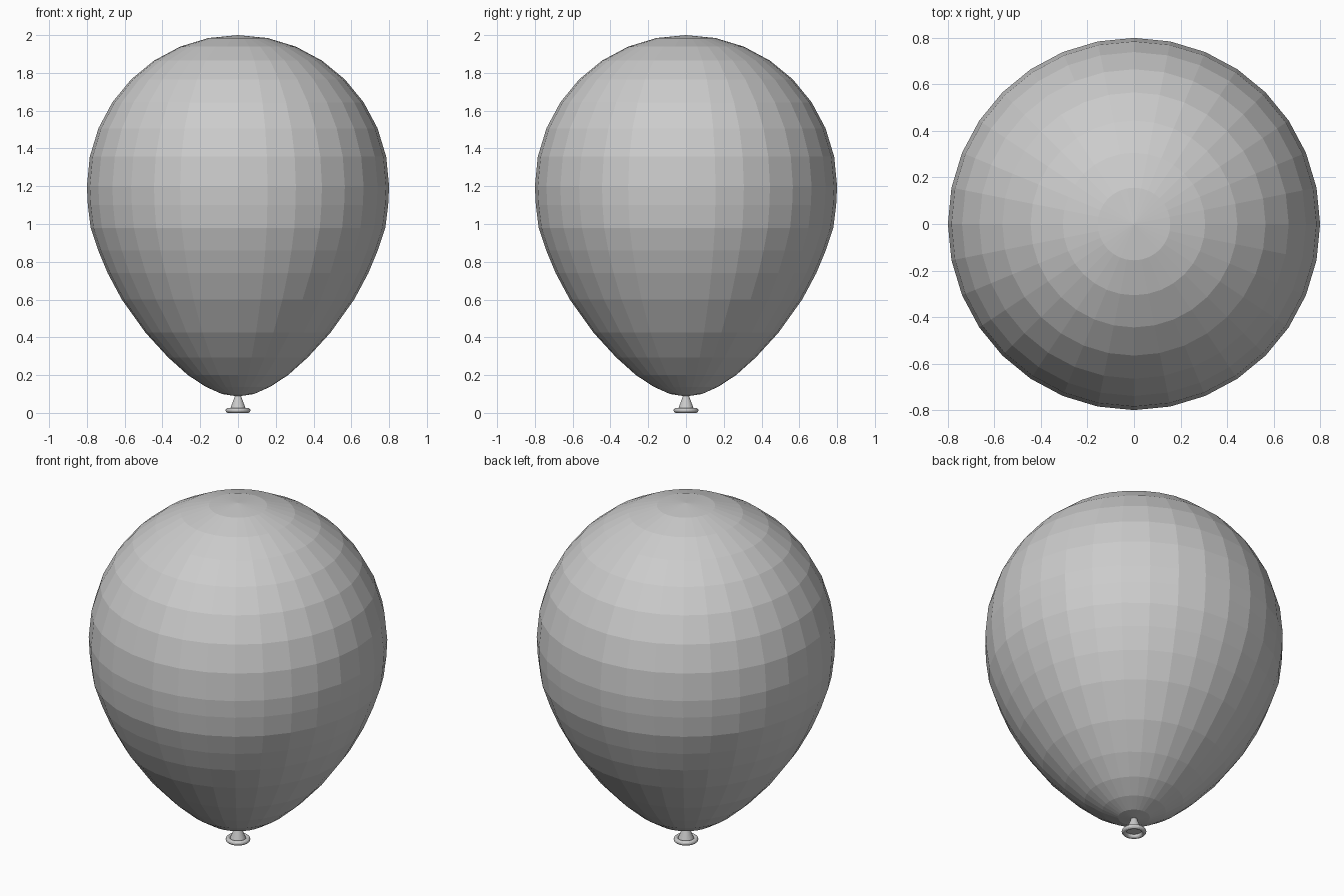
import bpy, bmesh, math

if "Cube" in bpy.data.objects:
    bpy.data.objects.remove(bpy.data.objects["Cube"])

mat = bpy.data.materials.new("light grey")
mat.diffuse_color = (0.6, 0.6, 0.6, 1)
mat.use_nodes = True
mat.node_tree.nodes["Principled BSDF"].inputs["Base Color"].default_value = mat.diffuse_color


def lathe(name, profile, sides, closed=False):
    """Spin (radius, z) points round z; radius 0 makes a pole."""
    bm = bmesh.new()
    rings = []
    for r, z in profile:
        if r == 0:
            rings.append([bm.verts.new((0, 0, z))] * sides)
        else:
            rings.append([bm.verts.new((r * math.cos(2 * math.pi * i / sides),
                                        r * math.sin(2 * math.pi * i / sides), z))
                          for i in range(sides)])
    pairs = list(zip(rings, rings[1:]))
    if closed:
        pairs.append((rings[-1], rings[0]))
    for a, b in pairs:
        for i in range(sides):
            j = (i + 1) % sides
            bm.faces.new(list(dict.fromkeys((a[i], a[j], b[j], b[i]))))
    bmesh.ops.recalc_face_normals(bm, faces=bm.faces[:])
    me = bpy.data.meshes.new(name)
    bm.to_mesh(me)
    bm.free()
    me.materials.append(mat)
    ob = bpy.data.objects.new(name, me)
    bpy.context.collection.objects.link(ob)
    return ob


# Balloon: tapered lower part, spherical upper half
lower = [(0, 0.087), (0.085, 0.1), (0.17, 0.138), (0.265, 0.2), (0.37, 0.294),
         (0.49, 0.425), (0.615, 0.6), (0.69, 0.74), (0.74, 0.86),
         (0.78, 0.98), (0.795, 1.1)]
upper = [(0.8 * math.cos(k * math.pi / 16), 1.2 + 0.8 * math.sin(k * math.pi / 16))
         for k in range(8)]
lathe("balloon", lower + upper + [(0, 2.0)], 32)

# Neck cone below the balloon
lathe("neck", [(0, 0.02), (0.042, 0.02), (0.012, 0.1), (0, 0.12)], 32)

# Rolled lip at the opening
lip = [(0.053 + 0.013 * math.cos(k * math.pi / 6), 0.013 + 0.013 * math.sin(k * math.pi / 6))
       for k in range(12)]
lathe("lip", lip, 48, closed=True)
